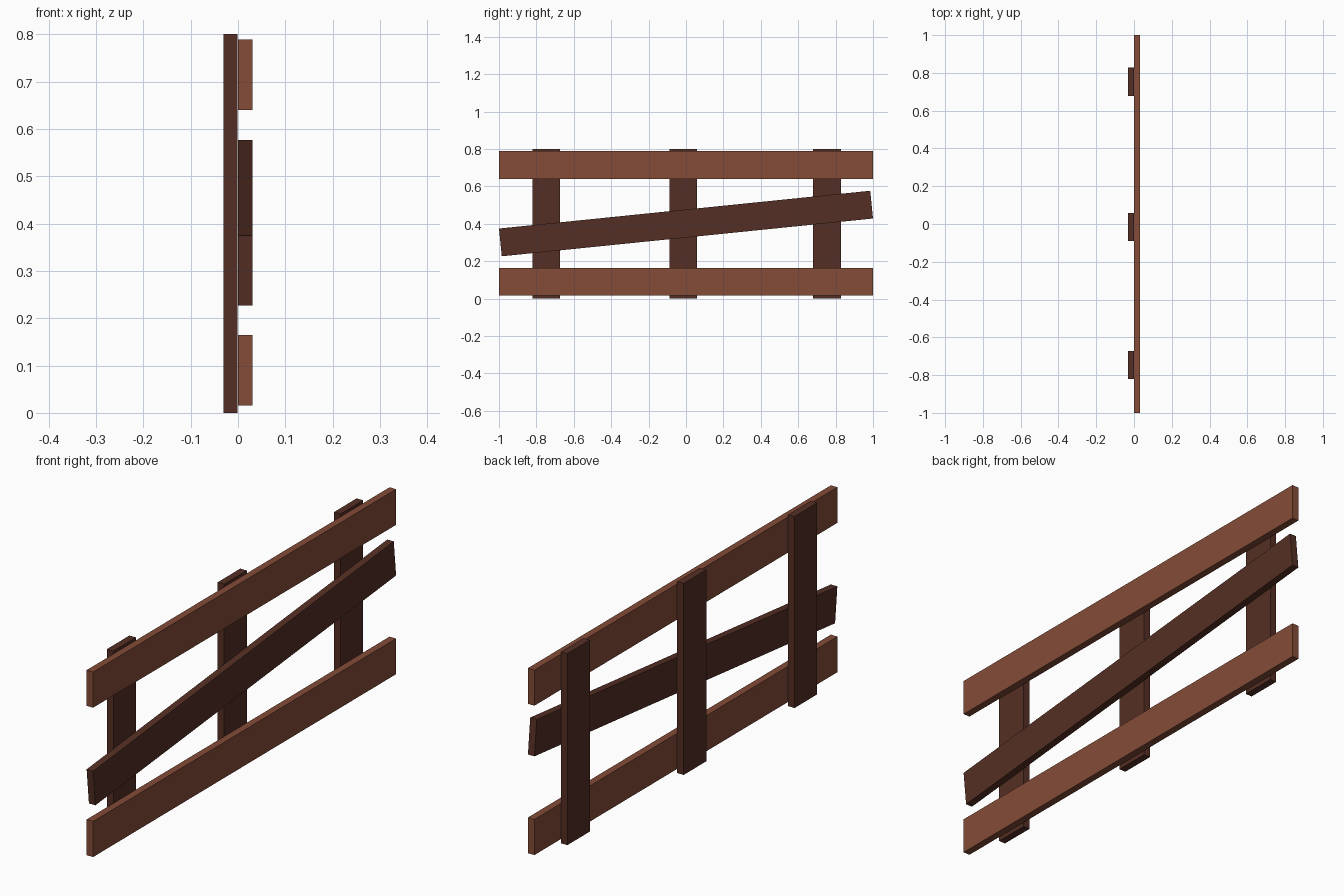
import bpy
import bmesh
import math
from mathutils import Matrix, Vector

if "Cube" in bpy.data.objects:
    bpy.data.objects.remove(bpy.data.objects["Cube"])


def material(name, rgb):
    m = bpy.data.materials.new(name)
    m.diffuse_color = (*rgb, 1.0)
    m.use_nodes = True
    m.node_tree.nodes["Principled BSDF"].inputs["Base Color"].default_value = m.diffuse_color
    return m


light_wood = material("light_brown_wood", (0.23, 0.072, 0.038))
dark_wood = material("dark_brown_wood", (0.09, 0.028, 0.018))


def board(name, center, size, mat, tilt=0.0):
    """Flat-sided plank, optionally tilted about the x axis."""
    bm = bmesh.new()
    bmesh.ops.create_cube(bm, size=1.0, matrix=Matrix.Diagonal((*size, 1.0)))
    mesh = bpy.data.meshes.new(name)
    bm.to_mesh(mesh)
    bm.free()
    mesh.materials.append(mat)
    obj = bpy.data.objects.new(name, mesh)
    obj.location = Vector(center)
    obj.rotation_euler.x = tilt
    bpy.context.collection.objects.link(obj)
    return obj


THICK = 0.03
WIDTH = 0.149

# Upright posts on the -x side
for name, y in (("near_post", -0.747), ("middle_post", -0.015), ("far_post", 0.753)):
    board(name, (-0.016, y, 0.4), (THICK, WIDTH, 0.8), dark_wood)

# Horizontal rails on the +x side
for name, z in (("bottom_rail", 0.0905), ("top_rail", 0.7145)):
    board(name, (0.0155, 0, z), (THICK, 2.0, WIDTH), light_wood)

# Slanted brace between the rails
board("slanted_brace", (0.0155, 0, 0.4015), (THICK, 1.995, WIDTH), dark_wood, math.radians(5.81))
